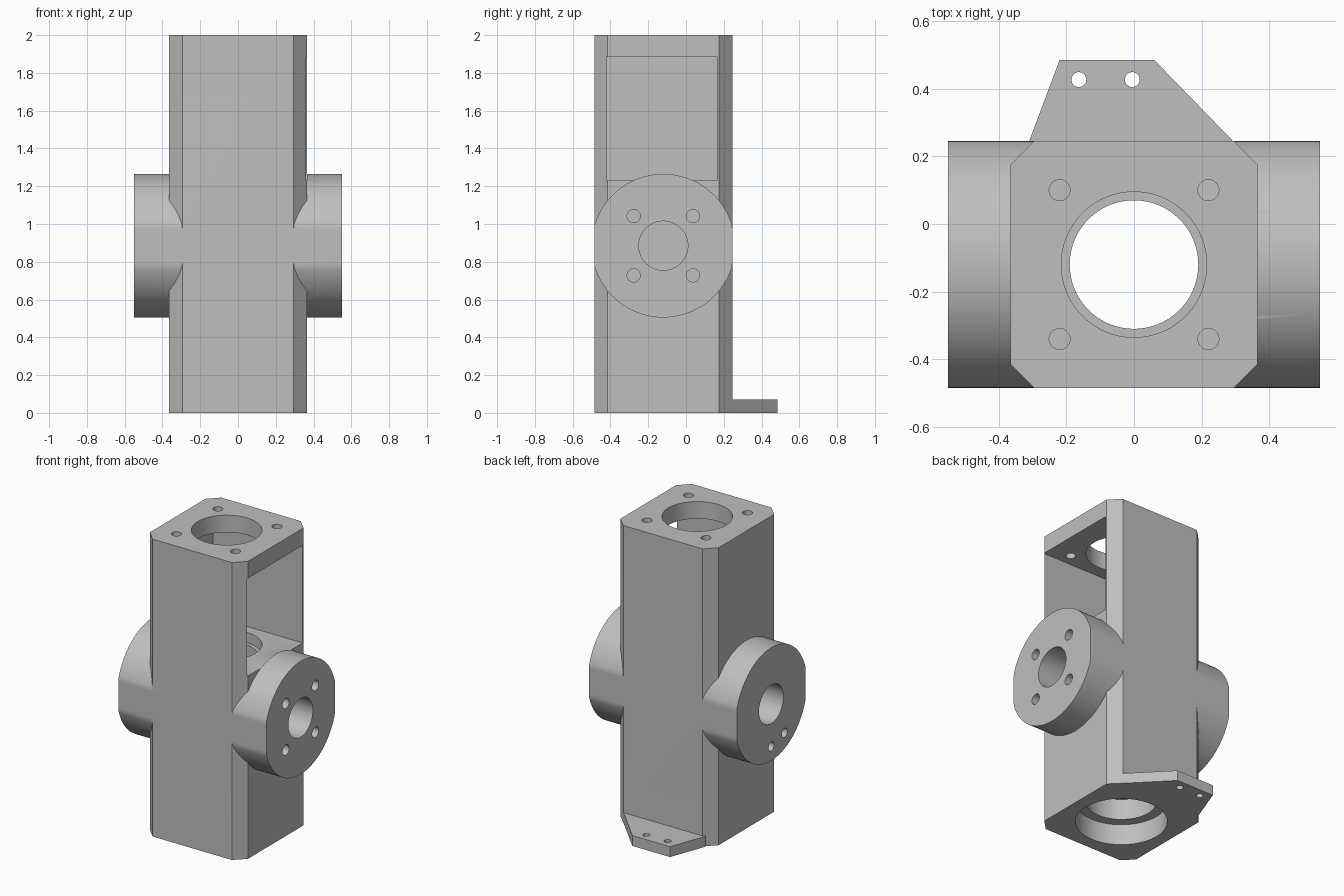
import bpy, bmesh
from math import cos, sin, pi, radians
from mathutils import Vector

default = bpy.data.objects.get("Cube")
if default:
    bpy.data.objects.remove(default)

grey = bpy.data.materials.new("plain_grey")
grey.use_nodes = True
colour = (0.52, 0.52, 0.52, 1)
grey.diffuse_color = colour
grey.node_tree.nodes["Principled BSDF"].inputs["Base Color"].default_value = colour

CY = -0.12       # y of the housing axis
HALF = 0.365     # half width of the housing
BOSS_Z = 0.885   # height of the side bosses


def prism(name, outline, lo, hi, axis="z"):
    """Extrude a 2D outline along z (outline is x, y) or x (outline is y, z)."""
    bm = bmesh.new()
    place = (lambda a, b: (a, b, lo)) if axis == "z" else (lambda a, b: (lo, a, b))
    face = bm.faces.new([bm.verts.new(place(a, b)) for a, b in outline])
    push = Vector((0, 0, hi - lo)) if axis == "z" else Vector((hi - lo, 0, 0))
    top = bmesh.ops.extrude_face_region(bm, geom=[face])["geom"]
    bmesh.ops.translate(bm, vec=push, verts=[v for v in top if isinstance(v, bmesh.types.BMVert)])
    bmesh.ops.recalc_face_normals(bm, faces=bm.faces)
    mesh = bpy.data.meshes.new(name)
    bm.to_mesh(mesh)
    bm.free()
    mesh.materials.append(grey)
    obj = bpy.data.objects.new(name, mesh)
    bpy.context.collection.objects.link(obj)
    return obj


def circle(a, b, r, n=96):
    return [(a + r * cos(2 * pi * i / n), b + r * sin(2 * pi * i / n)) for i in range(n)]


def rect(a0, a1, b0, b1):
    return [(a0, b0), (a1, b0), (a1, b1), (a0, b1)]


def combine(target, tools, operation):
    """Apply booleans to the target and remove the tools."""
    for tool in tools:
        tool.hide_render = True
        mod = target.modifiers.new(tool.name, "BOOLEAN")
        mod.operation, mod.object, mod.solver = operation, tool, "EXACT"
    graph = bpy.context.evaluated_depsgraph_get()
    graph.update()
    mesh = bpy.data.meshes.new_from_object(target.evaluated_get(graph))
    target.modifiers.clear()
    target.data = mesh
    for tool in tools:
        bpy.data.objects.remove(tool)


# Chamfered square housing
c = HALF - 0.07
square = [(-c, -HALF), (c, -HALF), (HALF, -c), (HALF, c),
          (c, HALF), (-c, HALF), (-HALF, c), (-HALF, -c)]
housing = prism("housing", [(x, y + CY) for x, y in square], 0, 2)

# Side bosses, trimmed flush with the front and back of the housing
flat_disc = [(min(max(y, CY - HALF), CY + HALF), z) for y, z in circle(CY, BOSS_Z, 0.38, 128)]
bosses = [prism("boss", flat_disc, s * 0.25, s * 0.55, "x") for s in (-1, 1)]

# Mounting tab at the back of the base
tab = prism("mounting_tab", [(-0.3, 0.2), (-0.31, 0.245), (-0.22, 0.485), (0.06, 0.485),
                             (0.293, 0.245), (0.29, 0.2)], 0, 0.07)
combine(housing, bosses + [tab], "UNION")

# Window chamber, open on the left side
cutters = [prism("chamber", rect(-0.42, 0.165, 1.23, 1.885), -0.3, HALF + 0.0005, "x")]

# Stepped vertical bore
for r, lo, hi in [(0.28, -0.1, 0.14), (0.215, 0.1, 0.28), (0.19, 0.2, 1.2),
                  (0.215, 1.16, 1.4), (0.215, 1.8, 2.1)]:
    cutters.append(prism("bore", circle(0, CY, r), lo, hi))

# Screw holes in the top plate and the tab
for sx in (-1, 1):
    for sy in (-1, 1):
        cutters.append(prism("top_hole", circle(sx * 0.22, CY + sy * 0.22, 0.031, 32), 1.8, 2.1))
for x in (-0.163, -0.005):
    cutters.append(prism("tab_hole", circle(x, 0.427, 0.022, 32), -0.1, 0.2))

# Blind bores and screw holes in the bosses
for s in (-1, 1):
    cutters.append(prism("boss_bore", circle(CY, BOSS_Z, 0.13, 64), s * 0.25, s * 0.6, "x"))
for sy in (-1, 1):
    for sz in (-1, 1):
        hole = circle(CY + sy * 0.157, BOSS_Z + sz * 0.157, 0.035, 32)
        cutters.append(prism("left_hole", hole, 0.38, 0.6, "x"))
for angle in (-90, -120):
    a = radians(angle)
    hole = circle(CY + 0.285 * cos(a), BOSS_Z + 0.285 * sin(a), 0.03, 32)
    cutters.append(prism("right_hole", hole, -0.38, -0.6, "x"))
combine(housing, cutters, "DIFFERENCE")

# Smooth the round walls, keep the corners sharp
bpy.ops.object.select_all(action="DESELECT")
housing.select_set(True)
bpy.context.view_layer.objects.active = housing
bpy.ops.object.shade_smooth_by_angle(angle=radians(25))
